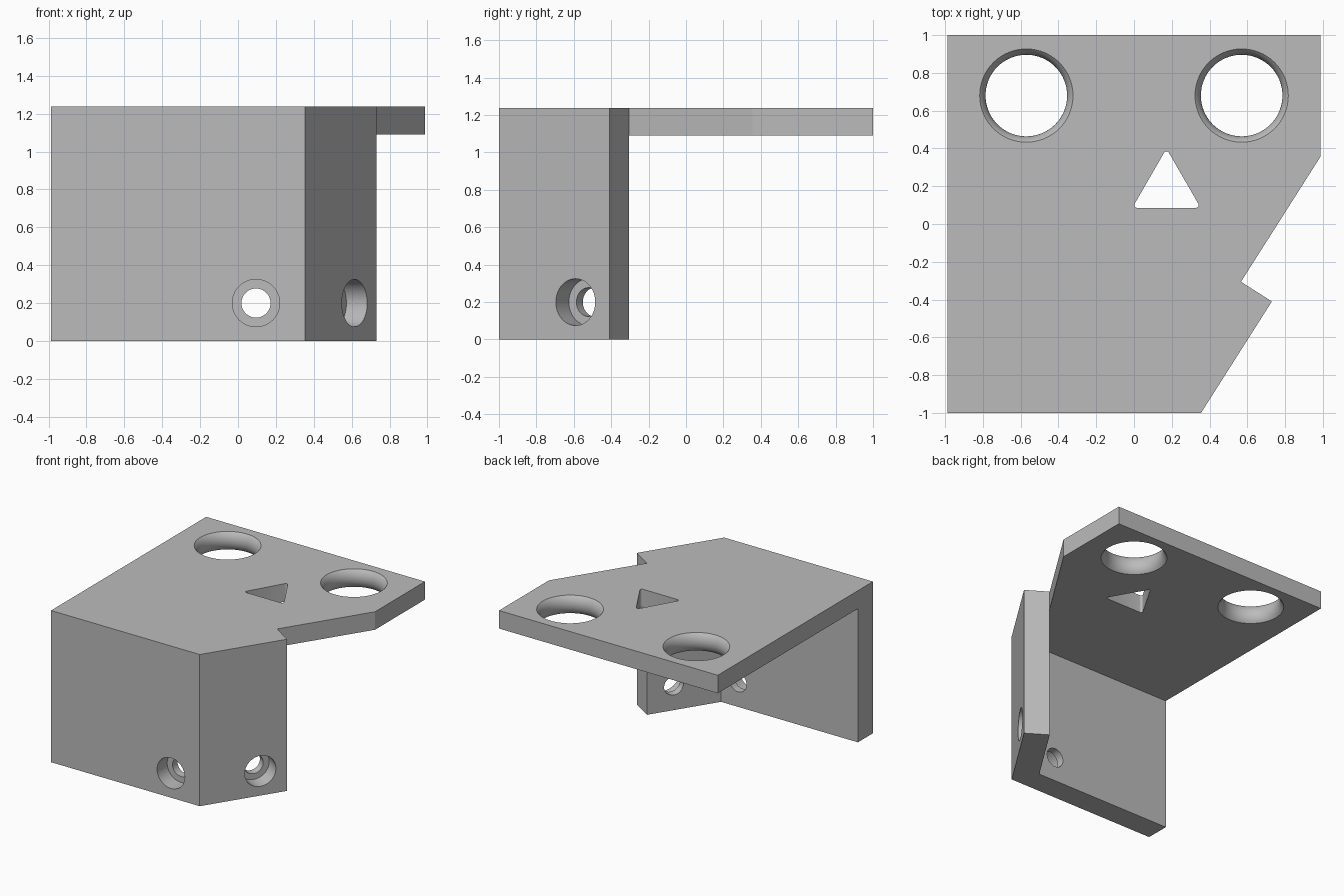
import bpy, bmesh
from math import sin, cos, pi, sqrt, atan2
from mathutils import Vector, Matrix

if "Cube" in bpy.data.objects:
    bpy.data.objects.remove(bpy.data.objects["Cube"], do_unlink=True)

HEIGHT, PLATE_BOTTOM = 1.237, 1.09
HALF_X = 0.987
WALL = 0.194

grey = bpy.data.materials.new("plain grey")
grey.use_nodes = True
grey.diffuse_color = (0.5, 0.5, 0.5, 1)
grey.node_tree.nodes["Principled BSDF"].inputs["Base Color"].default_value = (0.5, 0.5, 0.5, 1)


def make_object(name, bm):
    bmesh.ops.recalc_face_normals(bm, faces=bm.faces)
    mesh = bpy.data.meshes.new(name)
    bm.to_mesh(mesh)
    bm.free()
    mesh.materials.append(grey)
    obj = bpy.data.objects.new(name, mesh)
    bpy.context.collection.objects.link(obj)
    return obj


def prism(name, outline, z0, z1):
    bm = bmesh.new()
    face = bm.faces.new([bm.verts.new((x, y, z0)) for x, y in outline])
    top = bmesh.ops.extrude_face_region(bm, geom=[face])["geom"]
    bmesh.ops.translate(bm, vec=(0, 0, z1 - z0),
                        verts=[v for v in top if isinstance(v, bmesh.types.BMVert)])
    return make_object(name, bm)


def lathe(name, profile, place, segments=64):
    """Solid of revolution about local z from (radius, height) pairs."""
    bm = bmesh.new()
    rings = [[bm.verts.new((r * cos(2 * pi * i / segments), r * sin(2 * pi * i / segments), z))
              for i in range(segments)] for r, z in profile]
    for low, high in zip(rings, rings[1:]):
        for i in range(segments):
            j = (i + 1) % segments
            bm.faces.new((low[i], low[j], high[j], high[i]))
    bm.faces.new(rings[0])
    bm.faces.new(rings[-1])
    bm.transform(place)
    return make_object(name, bm)


def combine(target, other, operation):
    mod = target.modifiers.new(operation.lower(), "BOOLEAN")
    mod.operation, mod.solver, mod.object = operation, "EXACT", other
    bpy.context.view_layer.objects.active = target
    bpy.ops.object.modifier_apply(modifier=mod.name)
    bpy.data.objects.remove(other, do_unlink=True)


# Shared corners of the plate and the bent wall
bend = Vector((0.355, -1))
tip = Vector((0.73, -0.41))
along = (tip - bend).normalized()
inward = Vector((-along.y, along.x))
notch = tip + inward * WALL
inner_y = -1 + WALL
inner_bend = notch - along * ((notch.y - inner_y) / along.y)
shoulder = notch + along * ((HALF_X - notch.x) / along.x)

# Top plate and bent wall joined into one bracket
bracket = prism("bracket", [(-HALF_X, -1), bend, tip, notch, shoulder,
                            (HALF_X, 1), (-HALF_X, 1)], PLATE_BOTTOM, HEIGHT)
wall = prism("wall", [(-HALF_X, -1), bend, tip, notch, inner_bend,
                      (-HALF_X, inner_y)], 0, HEIGHT)
combine(bracket, wall, "UNION")

# Two large holes with a rounded, waisted rim
half = (HEIGHT - PLATE_BOTTOM) / 2
waist, flare = 0.216, 0.031
arc = (half ** 2 + flare ** 2) / (2 * flare)
steps = [half * k / 8 for k in range(-8, 9)]
rim = [(waist + arc - sqrt(arc ** 2 - z ** 2), z) for z in steps]
rim = [(rim[0][0], -half - 0.1)] + rim + [(rim[-1][0], half + 0.1)]
for side in (-1, 1):
    place = Matrix.Translation((side * 0.57, 0.68, PLATE_BOTTOM + half))
    combine(bracket, lathe("hole_cutter", rim, place), "DIFFERENCE")

# Triangular hole with small rounded corners
core, corner = 0.179, 0.015
triangle = []
for k in range(3):
    a = pi / 2 + k * 2 * pi / 3
    for s in range(-3, 4):
        b = a + s * pi / 9
        triangle.append((0.172 + core * cos(a) + corner * cos(b),
                         0.19 + core * sin(a) + corner * sin(b)))
combine(bracket, prism("triangle_cutter", triangle, 1, 1.4), "DIFFERENCE")

# Counterbored screw holes in both wall panels
bore = [(0.125, -0.1), (0.125, 0.13), (0.077, 0.13), (0.077, 0.25)]
on_slope = bend + along * 0.485
for x, y, direction in ((0.095, -1, Vector((0, 1))), (on_slope.x, on_slope.y, inward)):
    turn = Vector((direction.x, direction.y, 0)).to_track_quat("Z", "Y").to_matrix().to_4x4()
    place = Matrix.Translation((x, y, 0.2)) @ turn
    combine(bracket, lathe("screw_cutter", bore, place, 48), "DIFFERENCE")

# Smooth the hole walls, keep the flat faces crisp
bpy.ops.object.select_all(action="DESELECT")
bracket.select_set(True)
bpy.context.view_layer.objects.active = bracket
bpy.ops.object.shade_smooth_by_angle(angle=pi / 6)
